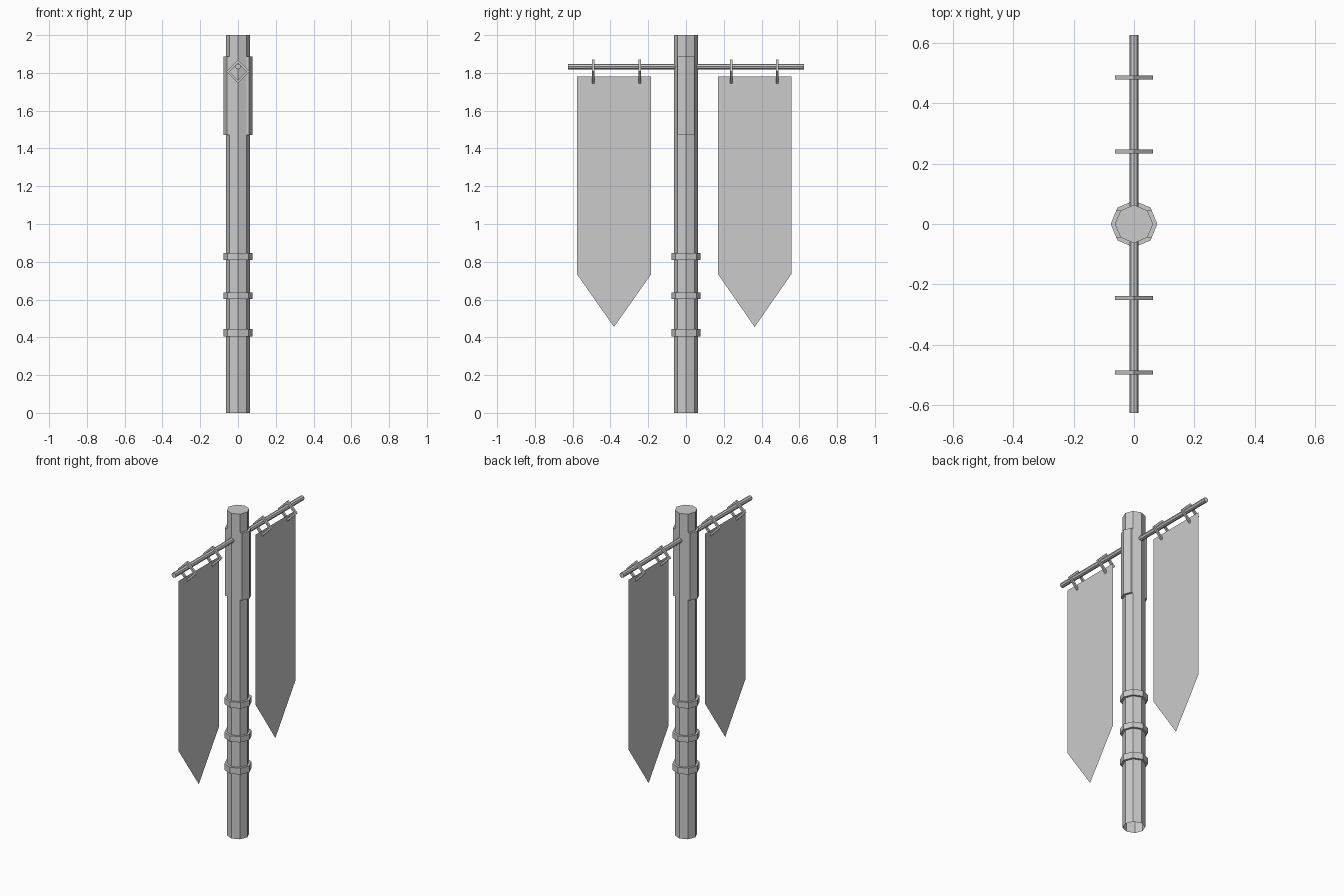
import bpy
import bmesh
from math import sin, cos, tau
from mathutils import Vector

cube = bpy.data.objects.get("Cube")
if cube:
    bpy.data.objects.remove(cube)

grey = bpy.data.materials.new("plain_grey")
grey.use_nodes = True
colour = (0.6, 0.6, 0.6, 1)
grey.diffuse_color = colour
grey.node_tree.nodes["Principled BSDF"].inputs["Base Color"].default_value = colour


def finish(name, bm):
    mesh = bpy.data.meshes.new(name)
    bm.to_mesh(mesh)
    bm.free()
    mesh.materials.append(grey)
    obj = bpy.data.objects.new(name, mesh)
    bpy.context.collection.objects.link(obj)
    return obj


def prism(name, points, depth, open_start=False):
    """Extrude a flat outline along the depth vector."""
    bm = bmesh.new()
    base = bm.faces.new([bm.verts.new(p) for p in points])
    made = bmesh.ops.extrude_face_region(bm, geom=[base], use_keep_orig=True)["geom"]
    moved = [g for g in made if isinstance(g, bmesh.types.BMVert)]
    bmesh.ops.translate(bm, vec=Vector(depth), verts=moved)
    bmesh.ops.recalc_face_normals(bm, faces=bm.faces[:])
    if open_start:
        bmesh.ops.delete(bm, geom=[base], context="FACES_ONLY")
    return finish(name, bm)


def octagon(radius):
    return [(radius * cos(tau * i / 8), radius * sin(tau * i / 8)) for i in range(8)]


# Octagonal pole, hollow underneath
R = 0.063
prism("pole", [(x, y, 0) for x, y in octagon(R)], (0, 0, 2), open_start=True)

# Three collars around the lower pole
for i, (low, high) in enumerate([(0.404, 0.443), (0.602, 0.637), (0.81, 0.847)]):
    prism(f"collar_{i + 1}", [(x, y, low) for x, y in octagon(0.077)], (0, 0, high - low))

# Raised cheek plates on both sides of the upper pole
half = R * cos(tau / 8)
for side, s in (("left", 1), ("right", -1)):
    outline = [(half, -half), (half + 0.014, -half), (R + 0.014, 0),
               (half + 0.014, half), (half, half)]
    prism(f"cheek_plate_{side}", [(s * x, y, 1.472) for x, y in outline], (0, 0, 0.414))

# Cross rod running front to back
prism("cross_rod", [(x, -0.625, 1.833 + z) for x, z in octagon(0.015)], (0, 1.25, 0))


# Diamond hanging rings
def diamond_ring(name, y, outer=0.063, inner=0.045, width=0.013):
    bm = bmesh.new()
    loops = []
    for r, dy in ((outer, -1), (outer, 1), (inner, 1), (inner, -1)):
        loops.append([bm.verts.new((r * cos(tau * i / 4), y + dy * width / 2,
                                    1.807 + r * sin(tau * i / 4))) for i in range(4)])
    for k in range(4):
        a, b = loops[k], loops[(k + 1) % 4]
        for i in range(4):
            j = (i + 1) % 4
            bm.faces.new((a[i], a[j], b[j], b[i]))
    bmesh.ops.recalc_face_normals(bm, faces=bm.faces[:])
    finish(name, bm)


for i, y in enumerate((-0.491, -0.245, 0.24, 0.484)):
    diamond_ring(f"hanging_ring_{i + 1}", y)

# Pointed cloth banners
for name, y0, y1 in (("front_banner", -0.578, -0.184), ("back_banner", 0.169, 0.558)):
    bm = bmesh.new()
    outline = [(y0, 1.78), (y0, 0.735), ((y0 + y1) / 2, 0.455), (y1, 0.735), (y1, 1.78)]
    bm.faces.new([bm.verts.new((0, y, z)) for y, z in outline])
    finish(name, bm)
